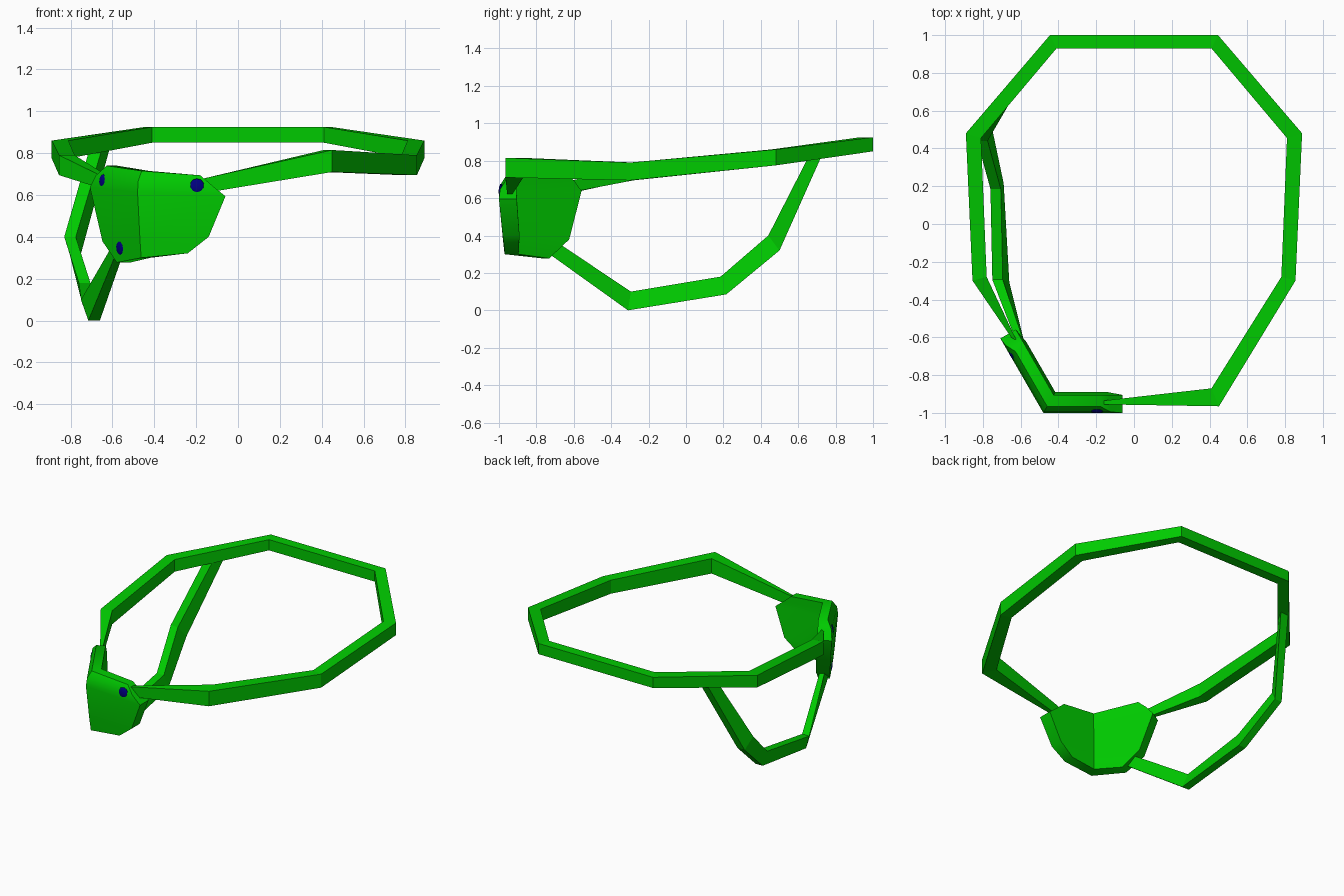
import bpy, bmesh, math
from mathutils import Vector

if "Cube" in bpy.data.objects:
    bpy.data.objects.remove(bpy.data.objects["Cube"])


def material(name, rgb):
    m = bpy.data.materials.new(name)
    m.diffuse_color = (*rgb, 1)
    m.use_nodes = True
    m.node_tree.nodes["Principled BSDF"].inputs["Base Color"].default_value = m.diffuse_color
    return m


GREEN = material("green", (0.0, 0.59, 0.0))
NAVY = material("navy", (0.0, 0.0, 0.216))


def finish(name, bm, mat, angle=None):
    bmesh.ops.recalc_face_normals(bm, faces=bm.faces[:])
    me = bpy.data.meshes.new(name)
    bm.to_mesh(me)
    bm.free()
    me.materials.append(mat)
    ob = bpy.data.objects.new(name, me)
    bpy.context.collection.objects.link(ob)
    if angle:
        bpy.context.view_layer.objects.active = ob
        ob.select_set(True)
        bpy.ops.object.shade_smooth_by_angle(angle=math.radians(angle))
        ob.select_set(False)
    return ob


def loft(name, sections, angle=None):
    """Skin equal-sized cross-sections in a row and cap both ends."""
    bm = bmesh.new()
    rings = [[bm.verts.new(p) for p in s] for s in sections]
    n = len(rings[0])
    for a, b in zip(rings, rings[1:]):
        for i in range(n):
            j = (i + 1) % n
            bm.faces.new((a[i], a[j], b[j], b[i]))
    bm.faces.new(rings[0])
    bm.faces.new(rings[-1])
    return finish(name, bm, GREEN, angle)


# Head band: outer x, y, inner x, y, bottom z, top z
half = [(0.855, -0.30, 0.78, -0.28, 0.695, 0.79),
        (0.89, 0.48, 0.81, 0.455, 0.775, 0.86),
        (0.445, 1.0, 0.41, 0.93, 0.85, 0.925)]
mirrored = [(-a, b, -c, d, e, f) for a, b, c, d, e, f in reversed(half)]
band = ([(-0.16, -0.955, -0.16, -0.935, 0.61, 0.68),
         (0.45, -0.965, 0.41, -0.87, 0.71, 0.815)]
        + half + mirrored + [(-0.65, -0.60, -0.62, -0.62, 0.63, 0.69)])
loft("head_band", [[(a, b, e), (c, d, e), (c, d, f), (a, b, f)]
                   for a, b, c, d, e, f in band])

# Lower strap: outer and inner x, lower y, z, upper y, z, x shift of upper edge
strap = [(-0.585, -0.55, -0.75, 0.315, -0.72, 0.385, 0),
         (-0.715, -0.66, -0.31, 0.0, -0.295, 0.10, -0.035),
         (-0.745, -0.69, 0.215, 0.085, 0.185, 0.18, -0.015),
         (-0.805, -0.75, 0.50, 0.32, 0.44, 0.40, -0.025),
         (-0.66, -0.60, 0.745, 0.87, 0.68, 0.87, -0.035)]
loft("lower_strap", [[(a, y0, z0), (b, y0, z0), (b + s, y1, z1), (a + s, y1, z1)]
                     for a, b, y0, z0, y1, z1, s in strap])

# Eye patch: a thick plate folded along a vertical line
FOLD = Vector((-0.48, -1.0, 0))
SIDE, SIDE_IN = Vector((-0.5, 0.866, 0)), Vector((0.866, 0.5, 0))


def patch_point(s, depth, z):
    if s > 0:
        p = FOLD + Vector((s, depth, 0))
    elif s < 0:
        p = FOLD - s * SIDE + depth * SIDE_IN
    else:
        p = FOLD + Vector((0.577, 1, 0)) * depth
    return p + Vector((0, 0, z))


# z, front width, side width, outer depth, inner depth, slope along the width
rows = [(0.30, 0.24, 0.25, 0.03, 0.105, 0.09),
        (0.39, 0.34, 0.37, 0.02, 0.11, 0.03),
        (0.615, 0.42, 0.455, 0.0, 0.095, -0.05),
        (0.668, 0.355, 0.41, 0.006, 0.095, -0.06),
        (0.715, 0.30, 0.355, 0.035, 0.095, -0.07)]
sections = []
for z, front, side, out, inn, tilt in rows:
    ring = [patch_point(s, out, z + tilt * s) for s in (-side, 0, front)]
    ring += [patch_point(s, inn, z + tilt * s) for s in (front, 0, -side)]
    sections.append(ring)
loft("eye_patch", sections, 50)


# Studs sunk into the patch so only a shallow cap shows
def stud(name, s, depth, z, radius, lean):
    bm = bmesh.new()
    bmesh.ops.create_uvsphere(bm, u_segments=10, v_segments=6, radius=radius)
    ob = finish(name, bm, NAVY, 40)
    ob.location = patch_point(s, depth, z)
    normal = (Vector((0, -1, 0)) if s > 0 else -SIDE_IN) + Vector((0, 0, lean))
    ob.rotation_euler = normal.to_track_quat('Z', 'Y').to_euler()
    ob.scale = (1, 1, 0.3)


stud("front_stud", 0.284, 0.009, 0.644, 0.035, 0.1)
stud("side_upper_stud", -0.347, 0.009, 0.668, 0.032, 0.1)
stud("side_lower_stud", -0.212, 0.028, 0.346, 0.036, -0.11)
